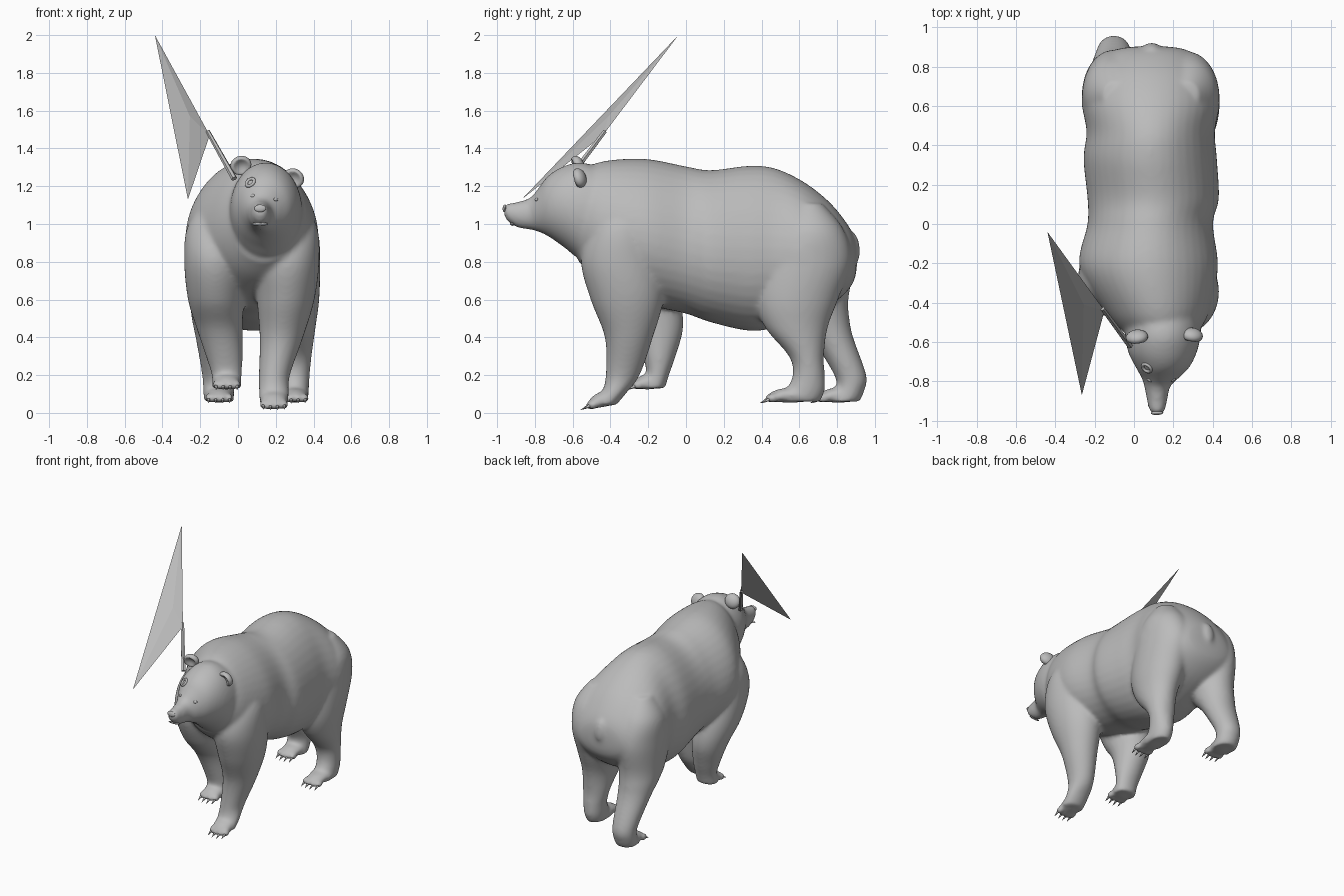
import bpy, bmesh, math
from mathutils import Vector, Matrix
from mathutils.bvhtree import BVHTree

cube = bpy.data.objects.get("Cube")
if cube:
    bpy.data.objects.remove(cube, do_unlink=True)

GREY = (0.5, 0.5, 0.5, 1.0)
grey = bpy.data.materials.new("plain grey")
grey.use_nodes = True
grey.diffuse_color = GREY
grey.node_tree.nodes["Principled BSDF"].inputs["Base Color"].default_value = GREY


def finish(bm, name, smooth=True):
    """Turn a bmesh into a named grey object."""
    mesh = bpy.data.meshes.new(name)
    bm.to_mesh(mesh)
    bm.free()
    mesh.materials.append(grey)
    obj = bpy.data.objects.new(name, mesh)
    bpy.context.collection.objects.link(obj)
    if smooth:
        mesh.shade_smooth()
    return obj


def flowing(sections, steps=6):
    """Fill in sections along a Catmull-Rom spline."""
    pts = [Vector(s) for s in (sections[0], *sections, sections[-1])]
    for a, b, c, d in zip(pts, pts[1:], pts[2:], pts[3:]):
        for i in range(steps):
            t = i / steps
            yield b + (c - a) * (t / 2) + (a * 2 - b * 5 + c * 4 - d) * (t * t / 2) \
                + (b * 3 - a - c * 3 + d) * (t ** 3 / 2)
    yield pts[-1]


def loft(bm, sections, axis, egg=0.0, sides=40):
    """Skin ellipses given as (position, low, high, low, high) along y or z."""
    rings = []
    for pos, a0, a1, b0, b1 in flowing(sections):
        ring = []
        for i in range(sides):
            t = math.tau * i / sides
            a = (a0 + a1) / 2 + (a1 - a0) / 2 * math.cos(t) * (1 - egg * math.sin(t))
            b = (b0 + b1) / 2 + (b1 - b0) / 2 * math.sin(t)
            ring.append(bm.verts.new((a, pos, b) if axis == "y" else (a, b, pos)))
        rings.append(ring)
    for low, high in zip(rings, rings[1:]):
        for i in range(sides):
            j = (i + 1) % sides
            bm.faces.new((low[i], low[j], high[j], high[i]))
    bm.faces.new(rings[0][::-1])
    bm.faces.new(rings[-1])


def ball(bm, centre, radii, turn=None):
    """Add an ellipsoid, optionally turned by a matrix."""
    matrix = Matrix.Translation(centre) @ (turn or Matrix()) @ Matrix.Diagonal((*radii, 1))
    return bmesh.ops.create_uvsphere(bm, u_segments=20, v_segments=12, radius=1, matrix=matrix)["verts"]


# Trunk: (y, x low, x high, z low, z high)
trunk = [
    (-0.57, -0.03, 0.31, 0.80, 1.27), (-0.45, -0.14, 0.38, 0.70, 1.33),
    (-0.22, -0.275, 0.425, 0.58, 1.345), (0.0, -0.235, 0.40, 0.525, 1.305),
    (0.13, -0.235, 0.43, 0.48, 1.285), (0.33, -0.255, 0.42, 0.435, 1.308),
    (0.47, -0.24, 0.41, 0.45, 1.295), (0.62, -0.265, 0.435, 0.50, 1.225),
    (0.75, -0.245, 0.41, 0.56, 1.125), (0.84, -0.18, 0.34, 0.63, 1.02),
    (0.89, -0.08, 0.25, 0.70, 0.93), (0.905, 0.06, 0.12, 0.78, 0.84)]

# Head and muzzle, same layout
head = [
    (-0.40, -0.05, 0.34, 0.80, 1.28), (-0.55, -0.045, 0.34, 0.81, 1.325),
    (-0.65, -0.03, 0.32, 0.88, 1.305), (-0.73, 0.01, 0.28, 0.935, 1.255),
    (-0.785, 0.04, 0.225, 0.96, 1.185), (-0.825, 0.052, 0.185, 0.97, 1.14),
    (-0.89, 0.065, 0.17, 0.98, 1.118), (-0.945, 0.077, 0.158, 1.015, 1.108),
    (-0.963, 0.095, 0.14, 1.045, 1.095)]

# Legs: (z, x low, x high, y front, y back)
front_left = [
    (0.04, 0.115, 0.265, -0.50, -0.37), (0.1, 0.11, 0.27, -0.45, -0.32),
    (0.2, 0.11, 0.275, -0.425, -0.245), (0.4, 0.115, 0.345, -0.43, -0.175),
    (0.6, 0.10, 0.405, -0.505, -0.12), (0.8, 0.09, 0.43, -0.555, -0.13),
    (0.98, 0.14, 0.42, -0.50, -0.18), (1.13, 0.2, 0.34, -0.4, -0.26)]
front_right = [
    (0.13, -0.14, 0.02, -0.24, -0.11), (0.2, -0.14, 0.02, -0.21, -0.09),
    (0.3, -0.17, 0.025, -0.23, -0.055), (0.45, -0.22, 0.025, -0.29, -0.015),
    (0.6, -0.265, 0.03, -0.40, -0.03), (0.8, -0.285, 0.04, -0.47, -0.09),
    (0.98, -0.27, 0.01, -0.42, -0.12), (1.13, -0.18, -0.05, -0.33, -0.2)]
rear_left = [
    (0.06, 0.23, 0.37, 0.5, 0.71), (0.12, 0.225, 0.375, 0.53, 0.735),
    (0.2, 0.22, 0.38, 0.565, 0.735), (0.3, 0.20, 0.39, 0.545, 0.73),
    (0.45, 0.17, 0.41, 0.42, 0.75), (0.6, 0.13, 0.43, 0.365, 0.805),
    (0.8, 0.11, 0.435, 0.39, 0.875), (0.97, 0.13, 0.42, 0.48, 0.835),
    (1.11, 0.2, 0.33, 0.58, 0.72)]
rear_right = [
    (0.06, -0.18, -0.02, 0.75, 0.92), (0.12, -0.185, -0.02, 0.79, 0.945),
    (0.2, -0.19, -0.015, 0.785, 0.955), (0.4, -0.225, 0.005, 0.66, 0.885),
    (0.5, -0.245, 0.02, 0.57, 0.865), (0.6, -0.255, 0.04, 0.49, 0.86),
    (0.8, -0.265, 0.06, 0.42, 0.885), (0.97, -0.25, 0.04, 0.49, 0.835),
    (1.11, -0.16, -0.03, 0.58, 0.72)]

# Paws: centre, length, forward pitch
paws = (((0.19, -0.43, 0.075), 0.09, 0.3), ((-0.06, -0.195, 0.165), 0.08, 0.1),
        ((0.30, 0.57, 0.095), 0.14, 0.05), ((-0.10, 0.82, 0.095), 0.12, 0.05))

skin = bmesh.new()
loft(skin, trunk, "y", egg=0.1)
loft(skin, head, "y")
for leg in (front_left, front_right, rear_left, rear_right):
    loft(skin, leg, "z")

claws = bmesh.new()
aim = Vector((0, -1, -0.5)).to_track_quat("Z", "Y").to_matrix().to_4x4()
for centre, length, pitch in paws:
    turn = Matrix.Rotation(pitch, 4, "X")
    ball(skin, centre, (0.075, length, 0.042), turn)
    # Toes, each with a claw
    for side in (-1.5, -0.5, 0.5, 1.5):
        reach = length - 0.01 * abs(side)
        toe = Vector(centre) + turn @ Vector((side * 0.037, -reach * 0.9, -0.012))
        ball(skin, toe, (0.021, 0.035, 0.026), turn)
        tip = toe + Vector((0, -0.035, -0.014))
        bmesh.ops.create_cone(claws, cap_ends=True, segments=8, radius1=0.011, radius2=0.001,
                              depth=0.05, matrix=Matrix.Translation(tip) @ aim)
finish(claws, "claws")

# Tail
ball(skin, (0.09, 0.895, 0.88), (0.042, 0.025, 0.078), Matrix.Rotation(0.15, 4, "X"))

# Fuse the shells into one soft skin
bmesh.ops.recalc_face_normals(skin, faces=skin.faces)
body = finish(skin, "body")
bpy.context.view_layer.objects.active = body
body.select_set(True)
remesh = body.modifiers.new("fuse", "REMESH")
remesh.mode = "VOXEL"
remesh.voxel_size = 0.012
soften = body.modifiers.new("soften", "SMOOTH")
soften.factor = 0.5
soften.iterations = 12
for modifier in (remesh.name, soften.name):
    bpy.ops.object.modifier_apply(modifier=modifier)
body.data.shade_smooth()

# Ears: forward-tipped balls with a dished front
for name, centre, roll in (("right_ear", (0.015, -0.575, 1.31), -0.35),
                           ("left_ear", (0.295, -0.565, 1.243), 0.55)):
    bm = bmesh.new()
    for v in ball(bm, (0, 0, 0), (0.057, 0.036, 0.052)):
        if v.co.y < 0:
            v.co.y += 0.035 * max(0, 1 - (v.co.xz.length / 0.045) ** 2)
    bmesh.ops.transform(bm, verts=bm.verts, matrix=Matrix.Translation(centre)
                        @ Matrix.Rotation(roll, 4, "Y") @ Matrix.Rotation(0.4, 4, "X"))
    finish(bm, name)

# Face details sit on the skin, found by casting from the front
tree = BVHTree.FromObject(body, bpy.context.evaluated_depsgraph_get())


def on_face(x, z):
    spot, normal, _, _ = tree.ray_cast(Vector((x, -2, z)), Vector((0, 1, 0)))
    return spot, normal.to_track_quat("Z", "Y").to_matrix().to_4x4()


for name, x, z, radii in (("right_eye", 0.077, 1.15, (0.014, 0.009, 0.006)),
                          ("left_eye", 0.2, 1.13, (0.014, 0.009, 0.006)),
                          ("nose", 0.117, 1.083, (0.032, 0.02, 0.01)),
                          ("lower_lip", 0.115, 1.0, (0.045, 0.012, 0.008))):
    spot, turn = on_face(x, z)
    bm = bmesh.new()
    ball(bm, spot, radii, turn)
    finish(bm, name)

# Raised ring on the brow
spot, turn = on_face(0.065, 1.22)
bpy.ops.mesh.primitive_torus_add(major_segments=20, minor_segments=8, major_radius=0.024,
                                 minor_radius=0.009, location=spot, rotation=turn.to_euler())
ring = bpy.context.object
ring.name = "brow_ring"
ring.data.materials.append(grey)
ring.data.shade_smooth()

# Pointed blade: a thin folded triangle, wound to face backward
bm = bmesh.new()
tip, low, notch, root = [bm.verts.new(p) for p in (
    (-0.44, -0.04, 2.0), (-0.265, -0.87, 1.13), (-0.255, -0.41, 1.57), (-0.15, -0.44, 1.47))]
for face in ((tip, low, notch), (notch, low, root), (tip, notch, root), (tip, root, low)):
    bm.faces.new(face)
bmesh.ops.recalc_face_normals(bm, faces=bm.faces)
bmesh.ops.reverse_faces(bm, faces=bm.faces)
finish(bm, "blade", smooth=False)

# Blade stem running down to the ear
start, end = Vector((-0.16, -0.43, 1.49)), Vector((-0.02, -0.62, 1.24))
bm = bmesh.new()
bmesh.ops.create_cone(bm, cap_ends=True, segments=6, radius1=0.012, radius2=0.016,
                      depth=(end - start).length, matrix=Matrix.Translation((start + end) / 2)
                      @ (end - start).to_track_quat("Z", "Y").to_matrix().to_4x4())
finish(bm, "blade_stem", smooth=False)
